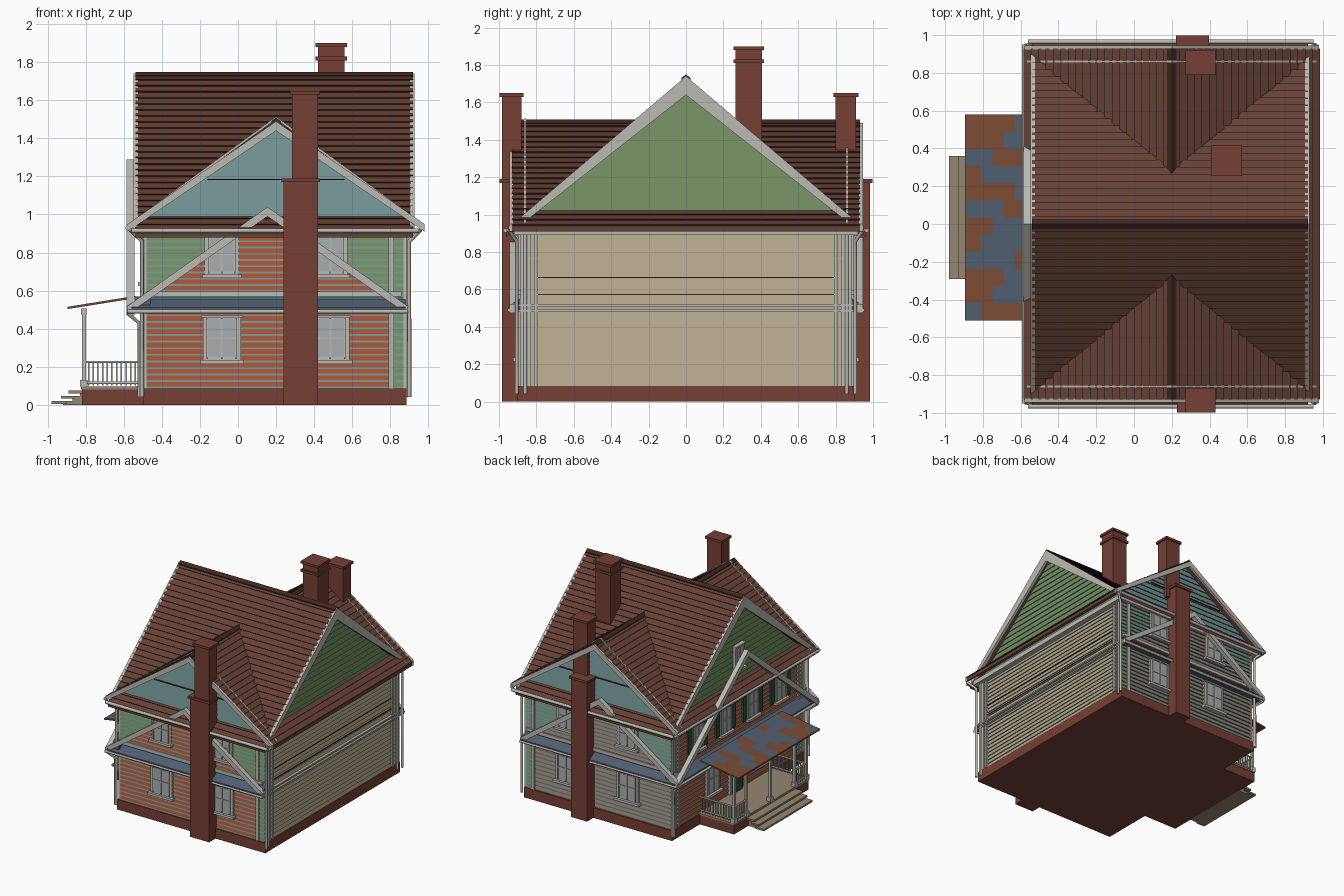
import bpy, bmesh
from mathutils import Vector

if "Cube" in bpy.data.objects:
    bpy.data.objects.remove(bpy.data.objects["Cube"])

WALL_Y, WALL_LO, WALL_HI = 0.88, -0.48, 0.87   # wall planes
MID_X = 0.2                                    # cross gable centre


def material(name, r, g, b):
    m = bpy.data.materials.new(name)
    m.use_nodes = True
    m.diffuse_color = (r, g, b, 1)
    bsdf = m.node_tree.nodes["Principled BSDF"]
    bsdf.inputs["Base Color"].default_value = (r, g, b, 1)
    bsdf.inputs["Roughness"].default_value = 0.9
    return m


BRICK = material("brick", 0.18, 0.05, 0.035)
ROOF = material("roof_brown", 0.13, 0.052, 0.036)
DARK = material("dark_brown", 0.05, 0.02, 0.015)
TRIM = material("trim_white", 0.5, 0.49, 0.45)
PANE = material("pane_grey", 0.4, 0.42, 0.44)
TEAL = material("teal_siding", 0.17, 0.29, 0.29)
GREEN = material("green_siding", 0.17, 0.27, 0.12)
ORANGE = material("orange_siding", 0.38, 0.085, 0.035)
BEIGE = material("beige_siding", 0.45, 0.39, 0.26)
BLUE = material("blue_metal", 0.08, 0.11, 0.16)
RUST = material("rust_metal", 0.2, 0.07, 0.035)
WOOD = material("step_wood", 0.3, 0.24, 0.17)
SHUTTER = material("shutter_green", 0.03, 0.07, 0.05)


def finish(name, bm, mats):
    mesh = bpy.data.meshes.new(name)
    bm.to_mesh(mesh)
    bm.free()
    for m in mats:
        mesh.materials.append(m)
    ob = bpy.data.objects.new(name, mesh)
    bpy.context.collection.objects.link(ob)
    return ob


def prism(name, pts, axis, lo, hi, mat):
    """Extrude a 2D outline along x (points are y,z) or y (points are x,z)."""
    bm = bmesh.new()
    rings = []
    for d in (lo, hi):
        rings.append([bm.verts.new((d, a, b) if axis == "x" else (a, d, b)) for a, b in pts])
    bm.faces.new(rings[0])
    bm.faces.new(rings[1])
    for i in range(len(pts)):
        j = (i + 1) % len(pts)
        bm.faces.new((rings[0][i], rings[0][j], rings[1][j], rings[1][i]))
    bmesh.ops.recalc_face_normals(bm, faces=bm.faces)
    return finish(name, bm, [mat])


def box(name, x, y, z, mat):
    a, b = sorted(y)
    return prism(name, [(a, z[0]), (b, z[0]), (b, z[1]), (a, z[1])], "x", min(x), max(x), mat)


def chevron(name, axis, mid, half, eave, apex, w_end, w_top, lo, hi, mat):
    pts = [(mid - half, eave), (mid, apex), (mid + half, eave),
           (mid + half, eave - w_end), (mid, apex - w_top), (mid - half, eave - w_end)]
    return prism(name, pts, axis, min(lo, hi), max(lo, hi), mat)


def lapped(name, origin, along, up, out, n, lip, mats, taper=0):
    """Overlapping courses; taper narrows the sheet towards its top."""
    o, along, up, out = Vector(origin), Vector(along), Vector(up), Vector(out).normalized()
    bm = bmesh.new()

    def row(t, d):
        base = o + up * t + out * d
        s = taper * t / 2
        return bm.verts.new(base + along * s), bm.verts.new(base + along * (1 - s))

    for i in range(n):
        rows = [row(i / n, 0), row(i / n, lip), row((i + .28) / n, lip * .72), row((i + 1) / n, 0)]
        for k, slot in enumerate((2, 1, 0)):
            (a, b), (c, d) = rows[k], rows[k + 1]
            f = bm.faces.new((a, b, d, c))
            f.material_index = slot
            f.normal_update()
            if f.normal.dot(out - up.normalized() * .3) < 0:
                f.normal_flip()
    return finish(name, bm, mats)


def at(side, u, d, z):
    """Point on a wall: u runs along it, d stands off it."""
    return {"front": (u, -WALL_Y - d, z), "back": (u, WALL_Y + d, z),
            "porch": (WALL_LO - d, u, z), "plain": (WALL_HI + d, u, z)}[side]


def wall_box(name, side, u, z, d, mat):
    a, b = at(side, u[0], d[0], z[0]), at(side, u[1], d[1], z[1])
    return box(name, (a[0], b[0]), (a[1], b[1]), z, mat)


def siding(name, side, u, z, d, n, mats, taper=0, lip=.008):
    a, b = Vector(at(side, u[0], d, z[0])), Vector(at(side, u[1], d, z[0]))
    out = Vector(at(side, 0, 1, 0)) - Vector(at(side, 0, 0, 0))
    lapped(name, a, b - a, (0, 0, z[1] - z[0]), out, n, lip, mats, taper)


def pipe(name, pts, radius=.011):
    cu = bpy.data.curves.new(name, "CURVE")
    cu.dimensions = "3D"
    cu.bevel_depth, cu.bevel_resolution, cu.use_fill_caps = radius, 1, True
    sp = cu.splines.new("POLY")
    sp.points.add(len(pts) - 1)
    for p, co in zip(sp.points, pts):
        p.co = (*co, 1)
    cu.materials.append(TRIM)
    bpy.context.collection.objects.link(bpy.data.objects.new(name, cu))


def window(name, side, u, z, w, h):
    wall_box(name + "_frame", side, (u - w / 2, u + w / 2), (z, z + h), (0, .024), TRIM)
    wall_box(name + "_sill", side, (u - w * .58, u + w * .58), (z - .015, z + .005), (0, .045), TRIM)
    wall_box(name + "_head", side, (u - w * .55, u + w * .55), (z + h - .012, z + h), (0, .035), TRIM)
    wall_box(name + "_pane", side, (u - w * .38, u + w * .38), (z + .02, z + h - .02), (0, .028), PANE)
    for k in (-1, 0, 1):
        wall_box(name + "_bar", side, (u + k * w * .38 - .004, u + k * w * .38 + .004),
                 (z + .01, z + h - .01), (0, .033), TRIM)
    wall_box(name + "_rail", side, (u - w * .38, u + w * .38),
             (z + h / 2 - .004, z + h / 2 + .004), (0, .033), TRIM)


# Foundation and wall core
box("foundation", (-.5, .885), (-.9, .9), (0, .085), BRICK)
box("wall_core", (WALL_LO, WALL_HI), (-WALL_Y, WALL_Y), (.08, .92), TEAL)

# Roofs: two crossing gables with lapped courses and ridge caps
chevron("main_roof_deck", "x", 0, .96, .91, 1.735, .03, .035, -.54, .92, ROOF)
chevron("cross_roof_deck", "y", MID_X, .78, .94, 1.495, .03, .035, -.93, .93, ROOF)
for s in (-1, 1):
    lapped("main_roof_slope", (-.54, s * .96, .912), (1.46, 0, 0), (0, -s * .96, .825),
           (0, s * .825, .96), 26, .008, [ROOF, ROOF, DARK])
    lapped("cross_roof_slope", (MID_X + s * .78, -.93, .942), (0, 1.86, 0), (-s * .78, 0, .555),
           (s * .555, 0, .78), 20, .008, [ROOF, ROOF, DARK])
chevron("main_ridge_cap", "x", 0, .025, 1.73, 1.75, .02, .02, -.54, .92, DARK)
chevron("cross_ridge_cap", "y", MID_X, .025, 1.49, 1.51, .02, .02, -.93, .93, DARK)

# Eave box and gutters
box("eave_soffit", (-.53, .92), (-.92, .92), (.89, .93), TRIM)
for s in (-1, 1):
    pipe("long_gutter", [(-.56, s * .965, .915), (.95, s * .965, .915)], .013)
for x in (-.58, .965):
    pipe("side_gutter", [(x, -.95, .93), (x, .95, .93)], .013)

# Front and back walls
for side, s in (("front", -1), ("back", 1)):
    low = [ORANGE, TEAL, TEAL] if s < 0 else [TEAL, ORANGE, ORANGE]
    high = [GREEN, TEAL, TEAL] if s < 0 else [TEAL, GREEN, ORANGE]
    siding("lower_siding", side, (WALL_LO, .79), (.085, .5), .002, 12, low)
    siding("corner_siding", side, (.82, WALL_HI), (.085, .5), .002, 12, [GREEN, TEAL, TEAL])
    siding("upper_siding", side, (WALL_LO, WALL_HI), (.56, .92), .002, 11, high)
    siding("upper_gable_panel", side, (-.495, .805), (.56, .92), .011, 11, low, .75)
    wall_box("corner_board", side, (.79, .82), (.085, .9), (0, .018), TRIM)
    wall_box("belt_board", side, (-.48, .86), (.57, .595), (0, .026), TRIM)
    siding("gable_siding", side, (-.55, .95), (.96, 1.47), -.005, 12, [TEAL, TEAL, DARK], 1)
    wall_box("gable_line", side, (-.16, .56), (1.18, 1.187), (0, .01), DARK)
    chevron("gable_barge", "y", MID_X, .78, .95, 1.49, .04, .05, s * .925, s * .945, TRIM)
    chevron("roof_batten", "y", MID_X, .77, .955, 1.515, .015, .015, s * .855, s * .865, TRIM)
    chevron("lower_gable_rake", "y", .155, .735, .52, 1.04, .045, .05, s * .905, s * .945, TRIM)
    prism("pent_roof", [(s * .86, .57), (s * .95, .51), (s * .95, .49), (s * .86, .49)],
          "x", -.56, .88, BLUE)
    pipe("pent_gutter", [(-.58, s * .945, .49), (.89, s * .945, .49)])
    for u in (-.085, .485):
        window("lower_window", side, u, .23, .2, .24)
        window("upper_window", side, u, .68, .18, .22)
    for x in (-.505, .9):
        k = -1 if x < 0 else 1
        pipe("downspout", [(x + k * .06, s * .95, .92), (x, s * .905, .86), (x, s * .905, .04)])
        pipe("second_downspout", [(x - k * .015, s * .86, .9), (x - k * .015, s * .86, .04)])
    pipe("pent_downspout", [(-.58, s * .93, .48), (-.52, s * .9, .43), (-.52, s * .9, .04)], .009)

# Gable ends above the plain side and the porch side
for side, x in (("plain", .92), ("porch", -.54)):
    k = 1 if x > 0 else -1
    siding("end_gable_siding", side, (-.86, .86), (.96, 1.69), -.005, 16, [GREEN, GREEN, TEAL], 1)
    chevron("end_barge", "x", 0, .94, .94, 1.74, .04, .1, x - k * .015, x + k * .008, TRIM)
    for s in (-1, 1):
        for u in (.8, .84, .875):
            wall_box("corner_strip", side, (s * u - .01, s * u + .01), (.085, .9), (0, .018), TRIM)

# Plain side wall
siding("plain_siding", "plain", (-.88, .88), (.085, .9), .002, 24, [BEIGE, BEIGE, TEAL])
for z in (.48, .51):
    wall_box("belt_rail", "plain", (-.93, .93), (z, z + .012), (0, .025), TRIM)
for z in (.57, .66):
    wall_box("belt_line", "plain", (-.79, .79), (z, z + .007), (0, .012), DARK)

# Porch side wall
siding("porch_wall_siding", "porch", (-.88, .88), (.085, .9), .002, 24, [ORANGE, TEAL, TEAL])
prism("porch_side_pent", [(-.46, .57), (-.57, .51), (-.57, .49), (-.46, .49)], "y", -.93, .93, BLUE)
pipe("porch_side_gutter", [(-.575, -.94, .49), (-.575, .94, .49)])
chevron("porch_side_rake", "x", 0, .93, .52, 1.29, .05, .055, -.585, -.545, TRIM)
window("attic_window", "porch", 0, 1.12, .12, .2)
for u in (-.55, -.18, .18, .55):
    window("porch_upper_window", "porch", u, .64, .15, .23)
    for s in (-1, 1):
        wall_box("shutter", "porch", (u + s * .08, u + s * .13), (.64, .87), (0, .02), SHUTTER)
for u in (-.3, .35):
    window("porch_lower_window", "porch", u, .2, .18, .26)
wall_box("door_frame", "porch", (-.04, .13), (.09, .47), (0, .025), TRIM)
wall_box("door", "porch", (-.02, .11), (.09, .45), (0, .032), SHUTTER)

# Porch deck, steps and patchwork roof
box("porch_base", (-.82, -.49), (-.46, .53), (0, .08), BRICK)
box("porch_deck", (-.825, -.49), (-.465, .535), (.08, .095), WOOD)
for i, (x0, x1) in enumerate(((-.98, -.9), (-.93, -.86), (-.89, -.82))):
    box("step_tread", (x0, x1), (-.29, .36), (.005 + .027 * i, .02 + .027 * i), WOOD)
    box("step_riser", (x0 + .06, -.82), (-.27, .34), (0, .02 + .025 * i), WOOD)
strips = 12
for i in range(strips):
    y0 = -.51 + 1.09 * i / strips
    y1 = y0 + 1.09 / strips
    split = -.72 + .09 * ((i * 5) % 4 - 1.5) / 1.5
    edges = [(-.895, RUST if i % 3 else BLUE), (split, BLUE if i % 3 else RUST), (-.54, None)]
    for (xa, m), (xb, _) in zip(edges, edges[1:]):
        za, zb = .515 + (xa + .895) * .16, .515 + (xb + .895) * .16
        prism("porch_roof_sheet", [(xa, za - .012), (xb, zb - .012), (xb, zb), (xa, za)], "y", y0, y1, m)
box("porch_beam", (-.825, -.795), (-.46, .53), (.475, .505), TRIM)

# Porch posts, rails and balusters
for y in (-.445, -.29, .035, .36, .515):
    box("porch_post", (-.82, -.8), (y - .01, y + .01), (.095, .48), TRIM)
    box("post_plinth", (-.83, -.79), (y - .02, y + .02), (.095, .13), TRIM)


def railing(a, b):
    a, b = Vector(a), Vector(b)
    for z in (.115, .225):
        pipe("porch_rail", [(a.x, a.y, z), (b.x, b.y, z)], .007)
    n = max(2, round((b - a).length / .024))
    for i in range(1, n):
        p = a.lerp(b, i / n)
        box("baluster", (p.x - .004, p.x + .004), (p.y - .004, p.y + .004), (.1, .225), TRIM)


for y in (-.445, .515):
    railing((-.81, y), (-.49, y))
railing((-.81, -.445), (-.81, -.29))
railing((-.81, .36), (-.81, .515))


# Chimneys with projecting caps
def chimney(name, x, y, z, caps):
    box(name, x, y, z, BRICK)
    for c in caps:
        box(name + "_cap", (x[0] - .012, x[1] + .012), (y[0] - .012, y[1] + .012), (c - .02, c), BRICK)


chimney("front_chimney_base", (.24, .42), (-.985, -.87), (0, 1.18), [1.19])
chimney("front_chimney_stack", (.285, .42), (-.985, -.88), (1.17, 1.64), [1.65])
chimney("back_chimney_base", (.235, .385), (.87, .985), (0, 1.18), [1.19])
chimney("back_chimney_stack", (.285, .42), (.8, .91), (1.1, 1.64), [1.65])
chimney("ridge_chimney", (.42, .56), (.265, .405), (1.2, 1.89), [1.83, 1.9])
